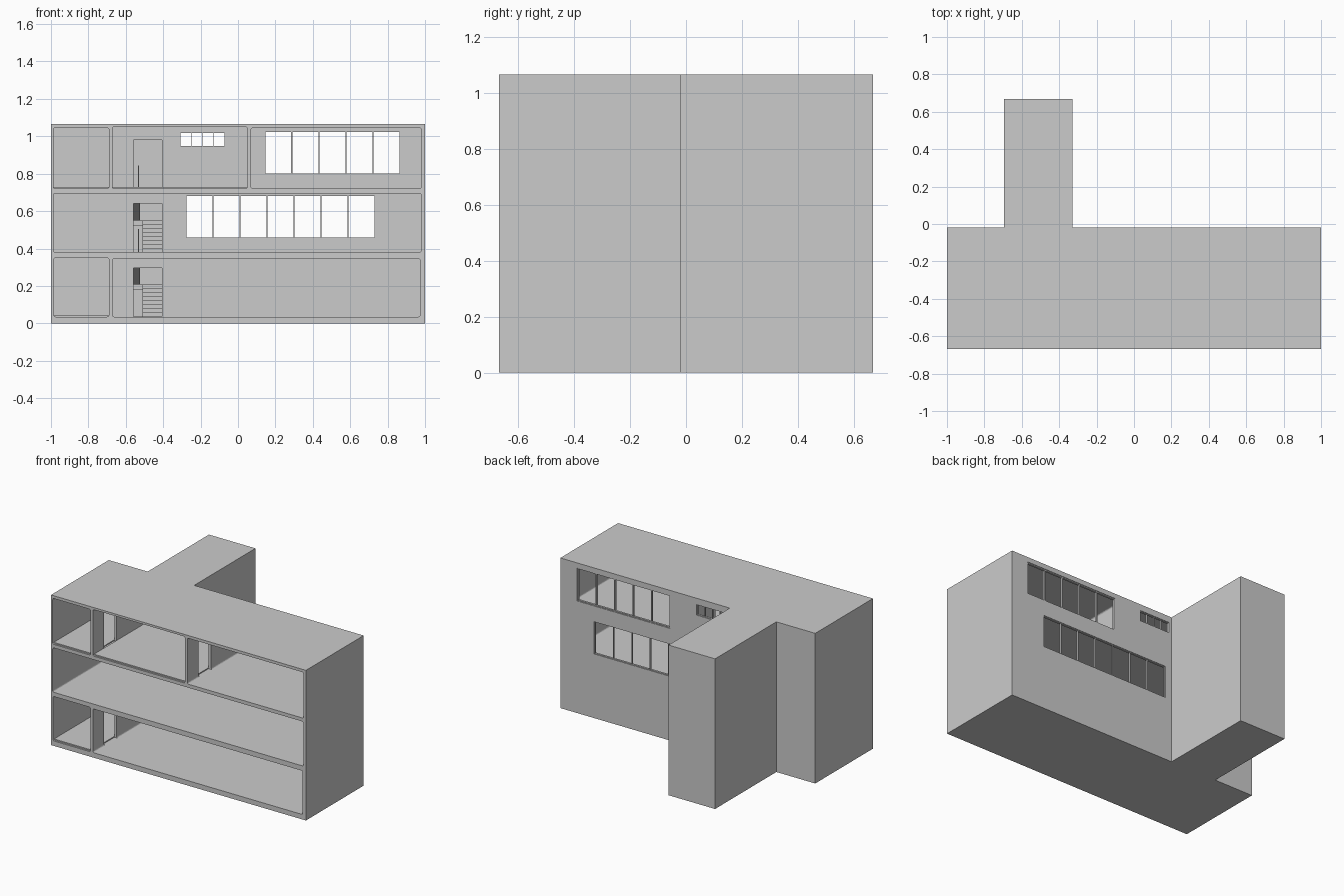
import bpy, bmesh

if "Cube" in bpy.data.objects:
    bpy.data.objects.remove(bpy.data.objects["Cube"])


def prism(name, profile, axis, a, b, round_r=0.0):
    """Extrude a 2D profile along an axis: x uses (y,z), y uses (x,z), z uses (x,y)."""
    def place(p, t):
        return {'x': (t, p[0], p[1]), 'y': (p[0], t, p[1]), 'z': (p[0], p[1], t)}[axis]
    bm = bmesh.new()
    lo = [bm.verts.new(place(p, a)) for p in profile]
    hi = [bm.verts.new(place(p, b)) for p in profile]
    n = len(profile)
    bm.faces.new(lo)
    bm.faces.new(hi[::-1])
    rails = []
    for i in range(n):
        j = (i + 1) % n
        bm.faces.new((lo[i], hi[i], hi[j], lo[j]))
        rails.append(bm.edges.get((lo[i], hi[i])))
    bmesh.ops.recalc_face_normals(bm, faces=bm.faces)
    if round_r:
        bmesh.ops.bevel(bm, geom=rails, offset=round_r, segments=3,
                        profile=0.5, affect='EDGES')
    me = bpy.data.meshes.new(name)
    bm.to_mesh(me)
    bm.free()
    ob = bpy.data.objects.new(name, me)
    bpy.context.collection.objects.link(ob)
    return ob


def box(name, x, y, z, round_r=0.0):
    rect = [(x[0], z[0]), (x[1], z[0]), (x[1], z[1]), (x[0], z[1])]
    return prism(name, rect, 'y', y[0], y[1], round_r)


def cut(target, cutter):
    cutter.hide_render = True
    mod = target.modifiers.new("cut", 'BOOLEAN')
    mod.operation = 'DIFFERENCE'
    mod.solver = 'EXACT'
    mod.object = cutter
    bpy.context.view_layer.objects.active = target
    bpy.ops.object.modifier_apply(modifier=mod.name)
    bpy.data.objects.remove(cutter, do_unlink=True)


TOP = 1.065
FRONT, BACK, REAR = -0.667, -0.02, 0.667
FLOORS = [0.035, 0.38, 0.72]

# solid block with stair tower
shell = prism("building_shell", [(-1, FRONT), (1, FRONT), (1, BACK), (-0.33, BACK),
              (-0.33, REAR), (-0.695, REAR), (-0.695, BACK), (-1, BACK)], 'z', 0, TOP)

# open-fronted rooms with slightly rounded corners
rooms = [(-0.985, -0.69, 0.035, 0.35), (-0.672, 0.975, 0.035, 0.345),
         (-0.987, 0.98, 0.38, 0.695),
         (-0.987, -0.69, 0.72, 1.045), (-0.672, 0.05, 0.72, 1.05),
         (0.07, 0.98, 0.72, 1.045)]
for x0, x1, z0, z1 in rooms:
    cut(shell, box("room_cutter", (x0, x1), (-0.8, -0.04), (z0, z1), 0.01))

# stair tower void and its doors
cut(shell, box("tower_cutter", (-0.68, -0.345), (-0.02, 0.652), (0.035, 1.05)))
for z in FLOORS:
    cut(shell, box("door_cutter", (-0.56, -0.405), (-0.06, 0.0), (z + 0.001, z + 0.26)))

# doorways through the partition walls
for x, z in [(-0.681, FLOORS[0]), (-0.681, FLOORS[2]), (0.06, FLOORS[2])]:
    cut(shell, box("doorway_cutter", (x - 0.03, x + 0.03), (-0.54, -0.40),
                   (z + 0.001, z + 0.26)))

# window openings, frames and mullions
windows = [("small_window", -0.31, -0.07, 0.945, 1.02, 4, 0.003),
           ("upper_window", 0.14, 0.87, 0.795, 1.03, 5, 0.007),
           ("middle_window", -0.28, 0.735, 0.455, 0.685, 7, 0.004)]
for name, x0, x1, z0, z1, panes, t in windows:
    cut(shell, box("window_cutter", (x0, x1), (-0.07, 0.02), (z0, z1)))
    y = (-0.038, -0.024)
    box(name + "_sill", (x0, x1), y, (z0, z0 + t))
    box(name + "_head", (x0, x1), y, (z1 - t, z1))
    for i in range(panes + 1):
        x = x0 + t / 2 + (x1 - x0 - t) * i / panes
        box(name + "_mullion", (x - t / 2, x + t / 2), y, (z0, z1))

# thin floor finish in the small rooms
for x0, x1, z in [(-0.985, -0.69, 0.035), (-0.987, -0.69, 0.72), (-0.672, 0.05, 0.72)]:
    box("floor_finish", (x0, x1), (-0.655, -0.04), (z - 0.003, z + 0.008))

# stairs: right flight up to a half landing, left flight back to the next floor
Y0, Y1, STEPS = 0.12, 0.48, 8


def flight(name, x0, x1, ya, yb, za, zb):
    run, rise = (yb - ya) / STEPS, (zb - za) / STEPS
    pts = [(ya, za)]
    for i in range(STEPS):
        pts += [(ya + run * i, za + rise * (i + 1)), (ya + run * (i + 1), za + rise * (i + 1))]
    pts += [(yb, zb - 0.03), (ya + run, za)]
    prism(name, pts, 'x', x0, x1)


for lower, upper in zip(FLOORS, FLOORS[1:]):
    mid = (lower + upper) / 2
    flight("lower_flight", -0.51, -0.345, Y0, Y1, lower, mid)
    flight("upper_flight", -0.68, -0.525, Y1, Y0, mid, upper)
    box("half_landing", (-0.68, -0.345), (Y1, 0.652), (mid - 0.03, mid))
    box("floor_landing", (-0.68, -0.345), (-0.02, Y0), (upper - 0.03, upper))
    # handrail with end posts
    h, x = 0.125, (-0.534, -0.529)
    prism("handrail", [(Y1, mid + h), (Y0, upper + h), (Y0, upper + h - 0.01),
                       (Y1, mid + h - 0.01)], 'x', *x)
    box("rail_post", x, (Y0, Y0 + 0.006), (upper - 0.02, upper + h))
    box("rail_post", x, (Y1 - 0.006, Y1), (mid - 0.02, mid + h))
